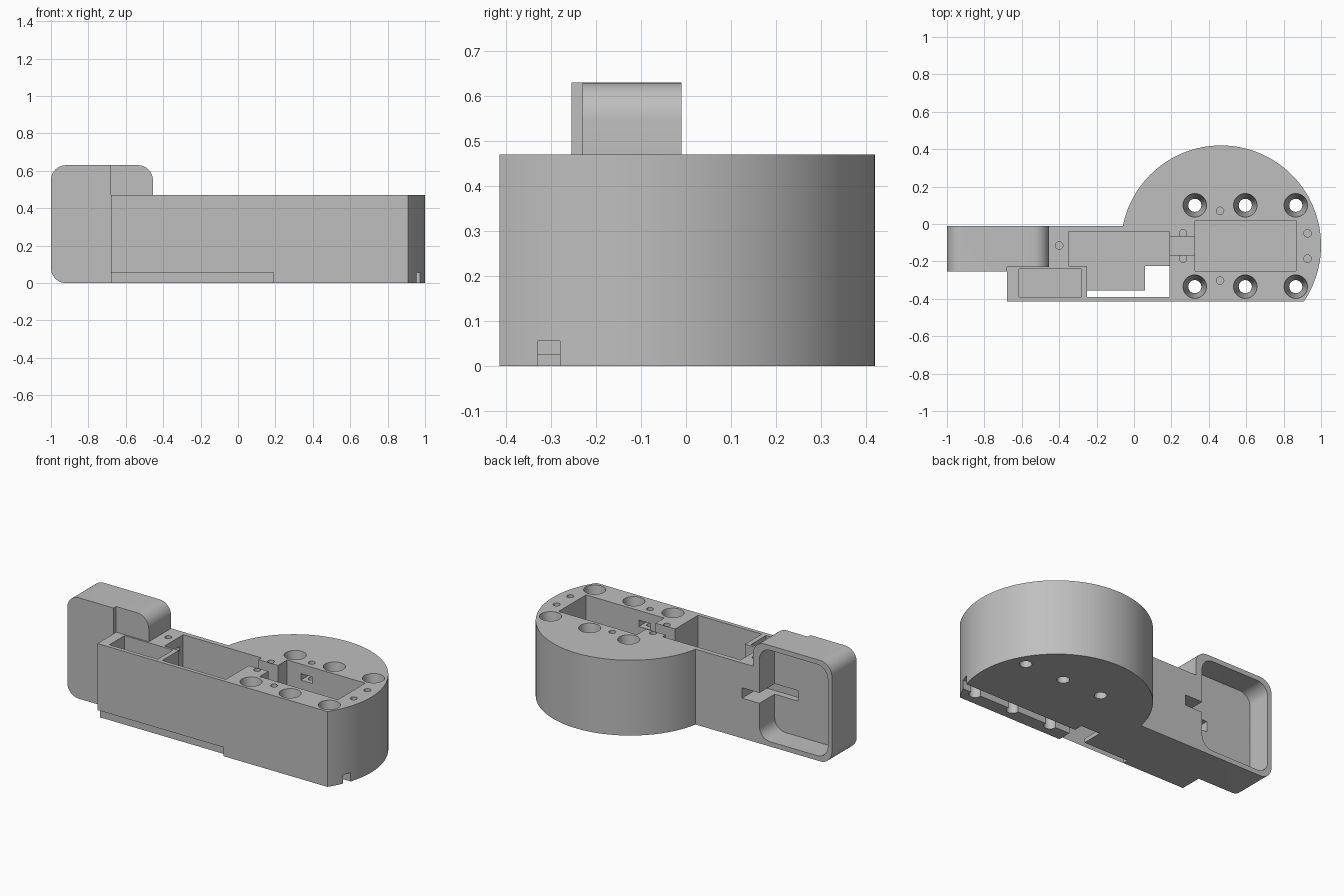
import bpy, bmesh, math

cube = bpy.data.objects.get("Cube")
if cube:
    bpy.data.objects.remove(cube, do_unlink=True)

grey = bpy.data.materials.new("plain grey")
grey.use_nodes = True
grey.diffuse_color = (0.52, 0.52, 0.52, 1)
grey.node_tree.nodes["Principled BSDF"].inputs["Base Color"].default_value = grey.diffuse_color

TOP = 0.47
OVER = 0.8          # cutters reach above the top
UNDER = -0.1        # and below the base


def prism(name, points, start, end, axis="z"):
    """Extrude an outline along z, or an x-z outline along y."""
    bm = bmesh.new()
    place = (lambda p: (p[0], p[1], start)) if axis == "z" else (lambda p: (p[0], start, p[1]))
    face = bm.faces.new([bm.verts.new(place(p)) for p in points])
    out = bmesh.ops.extrude_face_region(bm, geom=[face])
    move = (0, 0, end - start) if axis == "z" else (0, end - start, 0)
    bmesh.ops.translate(bm, vec=move, verts=[v for v in out["geom"] if isinstance(v, bmesh.types.BMVert)])
    bmesh.ops.recalc_face_normals(bm, faces=bm.faces)
    mesh = bpy.data.meshes.new(name)
    bm.to_mesh(mesh)
    bm.free()
    mesh.materials.append(grey)
    obj = bpy.data.objects.new(name, mesh)
    bpy.context.collection.objects.link(obj)
    return obj


def box(name, x, y, z):
    return prism(name, [(x[0], y[0]), (x[1], y[0]), (x[1], y[1]), (x[0], y[1])], *z)


def arc(cx, cy, r, a0, a1, n):
    return [(cx + r * math.cos(a0 + (a1 - a0) * i / n),
             cy + r * math.sin(a0 + (a1 - a0) * i / n)) for i in range(n + 1)]


def rounded(x, z, r, right=True):
    """Rounded rectangle; its right corners may stay square."""
    q = math.pi / 2
    pts = []
    for i, (cx, cz) in enumerate([(x[1], z[1]), (x[0], z[1]), (x[0], z[0]), (x[1], z[0])]):
        if i in (0, 3) and not right:
            pts.append((cx, cz))
        else:
            dx = -r if i in (0, 3) else r
            dz = -r if i < 2 else r
            pts += arc(cx + dx, cz + dz, r, q * i, q * (i + 1), 10)
    return pts


def cone(name, x, y, r0, r1, z0, z1):
    bm = bmesh.new()
    bmesh.ops.create_cone(bm, cap_ends=True, segments=32, radius1=r0, radius2=r1, depth=z1 - z0)
    bmesh.ops.translate(bm, vec=(x, y, (z0 + z1) / 2), verts=bm.verts)
    mesh = bpy.data.meshes.new(name)
    bm.to_mesh(mesh)
    bm.free()
    mesh.materials.append(grey)
    obj = bpy.data.objects.new(name, mesh)
    bpy.context.collection.objects.link(obj)
    return obj


def combine(target, tool, operation="DIFFERENCE"):
    tool.hide_render = True
    mod = target.modifiers.new("combine", "BOOLEAN")
    mod.operation, mod.object, mod.solver = operation, tool, "EXACT"
    bpy.context.view_layer.objects.active = target
    bpy.ops.object.modifier_apply(modifier=mod.name)
    bpy.data.objects.remove(tool, do_unlink=True)


# Round hub with a straight arm, flat along the front
FRONT, BACK, CX, CY, R = -0.415, -0.01, 0.465, -0.115, 0.535
a0 = math.asin((FRONT - CY) / R)
a1 = math.pi - math.asin((BACK - CY) / R)
body = prism("housing", [(-0.68, FRONT)] + arc(CX, CY, R, a0, a1, 72) + [(-0.68, BACK)], 0, TOP)

# Tall rounded end block
combine(body, prism("end_block", rounded((-1, -0.455), (0, 0.63), 0.08), -0.23, BACK, "y"), "UNION")
combine(body, prism("end_slab", rounded((-1, -0.68), (0, 0.63), 0.08, False), -0.255, BACK, "y"), "UNION")

# Rounded recess in the back of the block, with its side slot
combine(body, prism("recess", rounded((-0.972, -0.5), (0.03, 0.6), 0.075), -0.16, 0.1, "y"))
combine(body, box("side_slot", (-0.66, -0.38), (-0.2, 0.1), (0.25, 0.315)))

# Pockets and openings: x, y and z ranges
cuts = {
    "arm_pocket": ((-0.35, 0.19), (-0.225, -0.04), (0.025, OVER)),
    "arm_side_pocket": ((-0.25, 0.19), (-0.36, -0.22), (0.025, OVER)),
    "front_opening": ((-0.25, 0.19), (-0.39, -0.355), (UNDER, OVER)),
    "corner_opening": ((0.06, 0.19), (-0.39, -0.225), (UNDER, OVER)),
    "end_pocket": ((-0.615, -0.28), (-0.39, -0.24), (0.08, TOP + 0.1)),
    "hub_pocket": ((0.325, 0.865), (-0.25, 0.02), (0.06, OVER)),
    "cable_passage": ((0.18, 0.335), (-0.165, -0.07), (0.22, OVER)),
    "front_underside": ((-0.7, 0.19), (-0.5, -0.39), (UNDER, 0.055)),
    "base_groove": ((0.18, 1.1), (-0.33, -0.28), (UNDER, 0.055)),
    "hub_nut_slot": ((0.42, 0.5), (-0.335, 0.1), (0.37, 0.41)),
    "arm_nut_slot": ((-0.43, -0.34), (-0.155, -0.075), (0.37, 0.41)),
}
for name, ranges in cuts.items():
    combine(body, box(name, *ranges))

# Tapered screw holes through the hub
for x in (0.325, 0.595, 0.865):
    for y in (0.1, -0.335):
        combine(body, cone("screw_hole", x, y, 0.035, 0.035, UNDER, OVER))
        combine(body, cone("screw_taper", x, y, 0.034, 0.063, 0.25, TOP + 0.001))

# Small blind pilot holes
pilots = [(x, y) for x in (0.262, 0.928) for y in (-0.05, -0.185)]
for x, y in pilots + [(CX - 0.005, 0.07), (CX - 0.005, -0.303), (-0.4, CY)]:
    combine(body, cone("pilot_hole", x, y, 0.02, 0.02, 0.3, OVER))

# Smooth curves, sharp edges
bpy.ops.object.select_all(action="DESELECT")
body.select_set(True)
bpy.context.view_layer.objects.active = body
bpy.ops.object.shade_smooth_by_angle(angle=math.radians(30))
